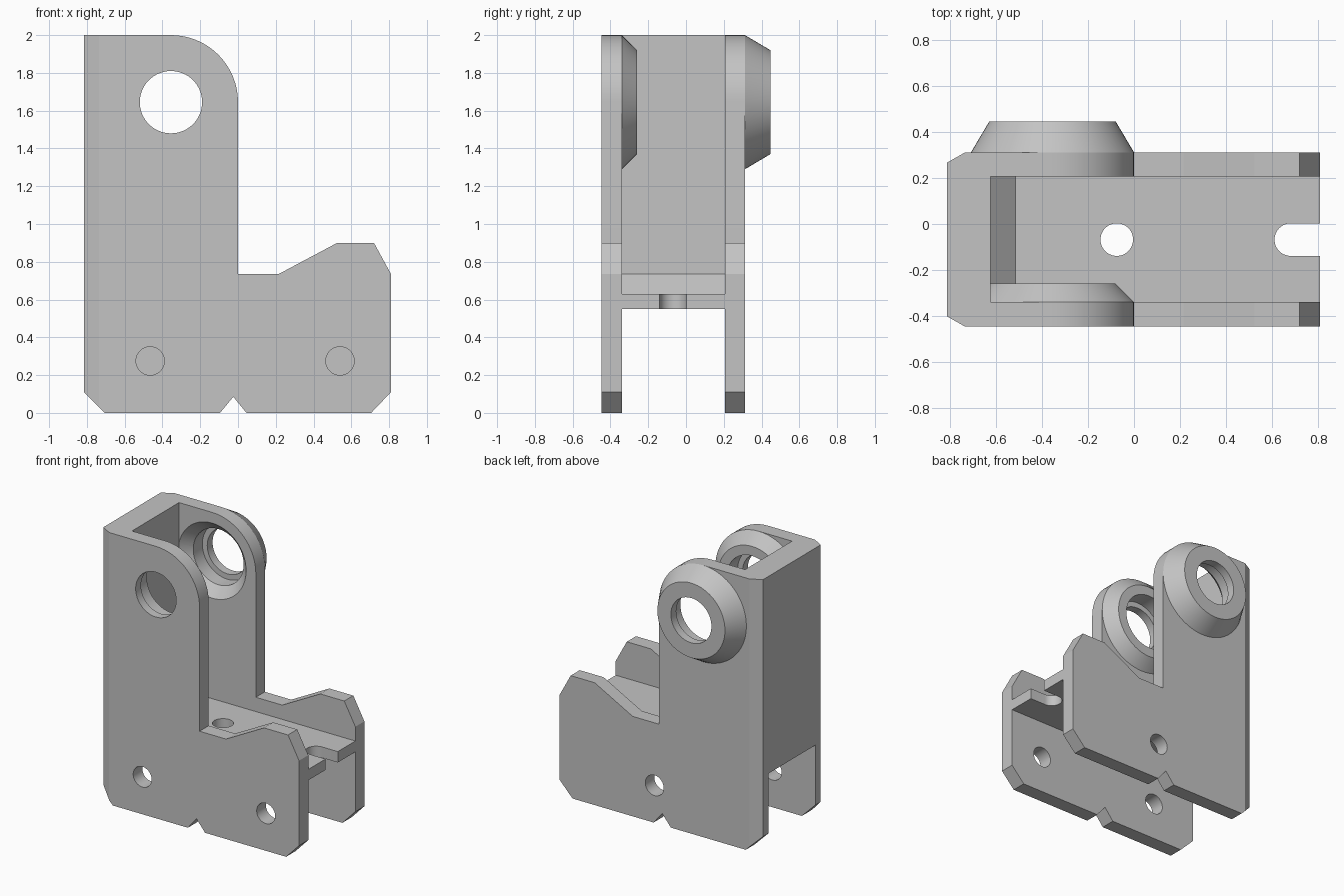
import bpy, bmesh
from math import cos, sin, pi, radians
from mathutils import Matrix, Vector

if "Cube" in bpy.data.objects:
    bpy.data.objects.remove(bpy.data.objects["Cube"], do_unlink=True)

grey = bpy.data.materials.new("plain grey")
grey.use_nodes = True
grey.diffuse_color = (0.55, 0.55, 0.55, 1)
grey.node_tree.nodes["Principled BSDF"].inputs["Base Color"].default_value = grey.diffuse_color

PIVOT_X, PIVOT_Z = -0.355, 1.645
Y_FRONT, Y_FRONT_IN, Y_BACK_IN, Y_BACK, Y_BOSS = -0.447, -0.34, 0.207, 0.312, 0.447


def finish(bm, name):
    bmesh.ops.recalc_face_normals(bm, faces=bm.faces)
    mesh = bpy.data.meshes.new(name)
    bm.to_mesh(mesh)
    bm.free()
    mesh.materials.append(grey)
    ob = bpy.data.objects.new(name, mesh)
    bpy.context.collection.objects.link(ob)
    return ob


def prism(name, outline, axis, start, end):
    """Extrude a 2D outline: XZ outline along Y, or XY outline along Z."""
    bm = bmesh.new()
    if axis == "Y":
        verts = [bm.verts.new((a, start, b)) for a, b in outline]
        step = Vector((0, end - start, 0))
    else:
        verts = [bm.verts.new((a, b, start)) for a, b in outline]
        step = Vector((0, 0, end - start))
    face = bm.faces.new(verts)
    top = bmesh.ops.extrude_face_region(bm, geom=[face], use_keep_orig=True)["geom"]
    bmesh.ops.translate(bm, vec=step, verts=[v for v in top if isinstance(v, bmesh.types.BMVert)])
    return finish(bm, name)


def cone_y(name, r_start, r_end, start, end, x=PIVOT_X, z=PIVOT_Z):
    """Cylinder or cone lying along Y."""
    bm = bmesh.new()
    place = Matrix.Translation((x, (start + end) / 2, z)) @ Matrix.Rotation(radians(-90), 4, "X")
    bmesh.ops.create_cone(bm, cap_ends=True, segments=64, radius1=r_start,
                          radius2=r_end, depth=end - start, matrix=place)
    return finish(bm, name)


def arc(cx, cy, r, a0, a1, n):
    return [(cx + r * cos(a0 + (a1 - a0) * i / n), cy + r * sin(a0 + (a1 - a0) * i / n))
            for i in range(n + 1)]


def cut(ob, cutters):
    bpy.ops.object.select_all(action="DESELECT")
    ob.select_set(True)
    bpy.context.view_layer.objects.active = ob
    for c in cutters:
        mod = ob.modifiers.new("cut", "BOOLEAN")
        mod.operation = "DIFFERENCE"
        mod.solver = "EXACT"
        mod.object = c
        bpy.ops.object.modifier_apply(modifier=mod.name)
    bpy.ops.object.shade_smooth_by_angle(angle=radians(25))


# Side plate outline: rounded tall arm, low arm with a raised end, notched foot
plate = [(-0.815, 2)] + arc(PIVOT_X, PIVOT_Z, 0.355, pi / 2, 0, 16) + [
    (0, 0.735), (0.215, 0.735), (0.525, 0.9), (0.72, 0.9), (0.81, 0.735), (0.81, 0.11),
    (0.705, 0), (0.045, 0), (-0.025, 0.085), (-0.095, 0), (-0.705, 0), (-0.815, 0.11)]
front_plate = prism("front_plate", plate, "Y", Y_FRONT, Y_FRONT_IN)
back_plate = prism("back_plate", plate, "Y", Y_BACK_IN, Y_BACK)

# End wall, ramp and deck as one web between the plates
web = [(-0.815, 2), (-0.625, 2), (-0.625, 0.735), (-0.515, 0.63), (0.81, 0.63),
       (0.81, 0.55), (-0.815, 0.55)]
wall_and_deck = prism("wall_and_deck", web, "Y", Y_FRONT_IN, Y_BACK_IN)

# Tapered bosses around the pivot
front_boss = cone_y("front_inner_boss", 0.355, 0.275, Y_FRONT_IN, -0.26)
back_boss = cone_y("back_outer_boss", 0.355, 0.275, Y_BACK, Y_BOSS)

# Cutters: pivot bore, counterbores, tapered recess
bore = cone_y("bore_cutter", 0.165, 0.165, -0.6, 0.6)
front_pocket = cone_y("front_pocket_cutter", 0.205, 0.205, -0.385, -0.1)
back_pocket = cone_y("back_pocket_cutter", 0.205, 0.205, 0.1, 0.385)
recess = cone_y("recess_cutter", 0.28, 0.2, 0.203, 0.285)

# Cutters: pin holes
front_pins = [cone_y("pin_cutter", 0.075, 0.075, -0.6, -0.2, x, 0.275) for x in (-0.465, 0.54)]
back_pin = cone_y("pin_cutter", 0.075, 0.075, 0.1, 0.5, 0.038, 0.275)

# Cutters: corner chamfers, deck hole and open slot
chamfers = [prism("chamfer_cutter",
                  [(-0.895, s * 0.357), (-0.735, s * 0.447), (-0.735, s * 0.6), (-0.895, s * 0.6)],
                  "Z", -0.1, 2.1) for s in (-1, 1)]
chamfers[1].data.transform(Matrix.Translation((0, Y_BACK - 0.447, 0)))
deck_hole = prism("hole_cutter", arc(-0.075, -0.068, 0.071, 0, 2 * pi * 47 / 48, 47), "Z", 0.4, 0.7)
slot = prism("slot_cutter", arc(0.683, -0.068, 0.071, pi / 2, 3 * pi / 2, 24)
             + [(0.9, -0.139), (0.9, 0.003)], "Z", 0.4, 0.7)

cut(front_plate, [front_pocket, bore, chamfers[0]] + front_pins)
cut(front_boss, [front_pocket])
cut(back_plate, [recess, back_pocket, bore, back_pin, chamfers[1]])
cut(back_boss, [back_pocket, bore])
cut(wall_and_deck, [deck_hole, slot])

for c in [bore, front_pocket, back_pocket, recess, back_pin, deck_hole, slot] + front_pins + chamfers:
    bpy.data.objects.remove(c, do_unlink=True)
